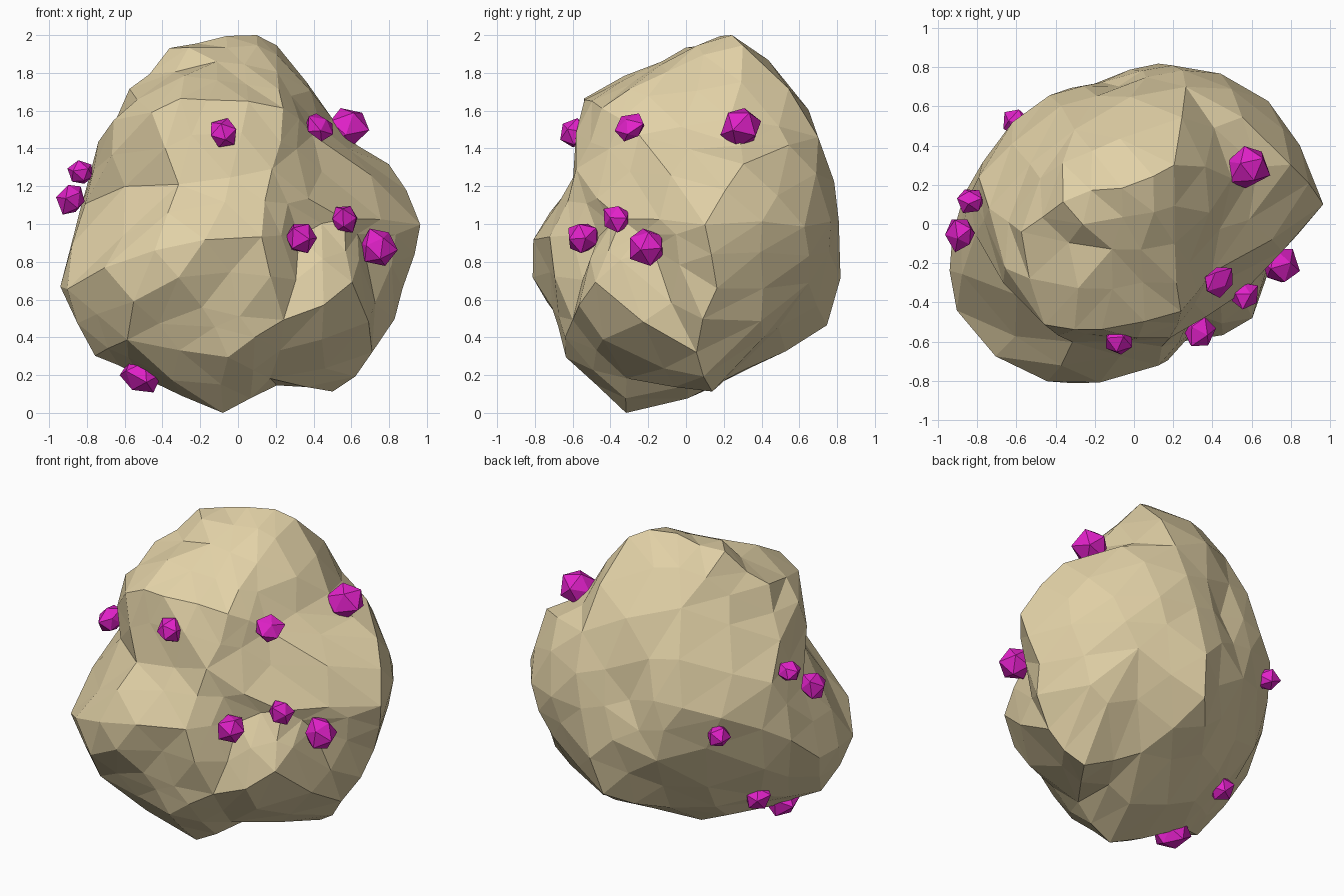
import bpy
import bmesh
import random
from mathutils import Vector

random.seed(4)
if "Cube" in bpy.data.objects:
    bpy.data.objects.remove(bpy.data.objects["Cube"], do_unlink=True)


def make_material(name, colour):
    material = bpy.data.materials.new(name)
    material.use_nodes = True
    material.diffuse_color = colour
    shader = next(n for n in material.node_tree.nodes if n.type == "BSDF_PRINCIPLED")
    shader.inputs["Base Color"].default_value = colour
    return material


def add_object(name, mesh_builder, material):
    mesh = bpy.data.meshes.new(name)
    mesh_builder.to_mesh(mesh)
    mesh_builder.free()
    mesh.materials.append(material)
    thing = bpy.data.objects.new(name, mesh)
    bpy.context.collection.objects.link(thing)
    return thing


sand_stone = make_material("sand_stone", (0.76, 0.64, 0.385, 1))
magenta_gem = make_material("magenta_gem", (0.75, 0.015, 0.58, 1))
core = Vector((0, 0, 1))

# Corners of the boulder: bumps, ledges and hollows
landmarks = [
    # crown and the ledge below it
    (-.05, .2, 2), (.22, .32, 1.95), (-.38, .1, 1.92), (-.1, -.13, 1.87),
    (-.15, -.52, 1.67), (.22, -.46, 1.6), (-.47, -.5, 1.6), (-.58, -.05, 1.7),
    (-.32, .5, 1.68), (.2, -.1, 1.82),
    # right flank with its hollow
    (.5, .25, 1.54), (.38, -.25, 1.48), (.78, .3, 1.3), (.95, .1, 1),
    (.68, .63, 1), (.88, .15, .68), (.73, .05, .33), (.5, .14, .12),
    (.54, -.33, 1.03), (.68, -.18, .88), (.61, -.49, .7),
    # front belly
    (.32, -.48, .95), (.2, -.57, 1.28), (.12, -.71, .94), (-.3, -.6, 1.23),
    (-.45, -.82, .84), (-.2, -.73, .58), (.25, -.62, .48), (-.9, -.46, .65),
    (-.6, -.58, .4), (-.05, -.62, .3), (-.1, -.31, 0), (.19, -.3, .17),
    # left flank
    (-.92, -.05, .68), (-.83, -.05, 1.12), (-.72, .1, 1.45), (-.78, .33, .97),
    (-.6, .1, .36), (-.74, -.32, .29), (-.52, -.2, .2),
    # back
    (-.42, .66, 1.15), (.2, .82, 1), (.25, .7, 1.48), (.52, .66, .7),
    (.09, .73, .48), (-.25, .67, .75), (-.2, .42, .3), (.2, .3, .22),
    (-.08, .72, 1.12),
]
# Boulder: join the corners around the core, then break up each facet
bm = bmesh.new()
place_of = {}
for point in landmarks:
    spoke = Vector(point) - core
    place_of[bm.verts.new(spoke.normalized())] = Vector(point)
bmesh.ops.convex_hull(bm, input=list(bm.verts))
for vert, place in place_of.items():
    vert.co = place
bm.normal_update()
bmesh.ops.subdivide_edges(bm, edges=list(bm.edges), cuts=1, use_grid_fill=True, smooth=0.3)
for vert in bm.verts:
    if vert not in place_of:
        vert.co += Vector([random.uniform(-.022, .022) for _ in range(3)])
        vert.co.z = min(2, max(0, vert.co.z))
bmesh.ops.triangulate(bm, faces=list(bm.faces))
bmesh.ops.recalc_face_normals(bm, faces=list(bm.faces))
add_object("boulder", bm, sand_stone)

# Gem crystals: position, width, length
gems = [
    (-.08, -.59, 1.48, .08, .08), (.43, -.29, 1.51, .085, .06),
    (.57, .29, 1.51, .11, .13), (.33, -.54, .93, .085, .09),
    (.56, -.36, 1.03, .075, .075), (.74, -.21, .88, .1, .1),
    (-.83, .12, 1.27, .065, .07), (-.88, -.05, 1.13, .085, .075),
    (-.59, .51, .94, .07, .09), (-.59, .1, .38, .085, .08),
    (-.51, -.26, .2, .11, .1),
]
for number, (x, y, z, width, length) in enumerate(gems, 1):
    bm = bmesh.new()
    bmesh.ops.create_icosphere(bm, subdivisions=1, radius=1)
    place = Vector((x, y, z))
    turn = (place - core).to_track_quat("Z", "Y")
    for vert in bm.verts:
        vert.co *= random.uniform(.9, 1.15)
        taper = 1 + .15 * vert.co.z
        local = Vector((vert.co.x * width * taper, vert.co.y * width * taper, vert.co.z * length))
        vert.co = place + turn @ local
    add_object(f"gem_crystal_{number}", bm, magenta_gem)
